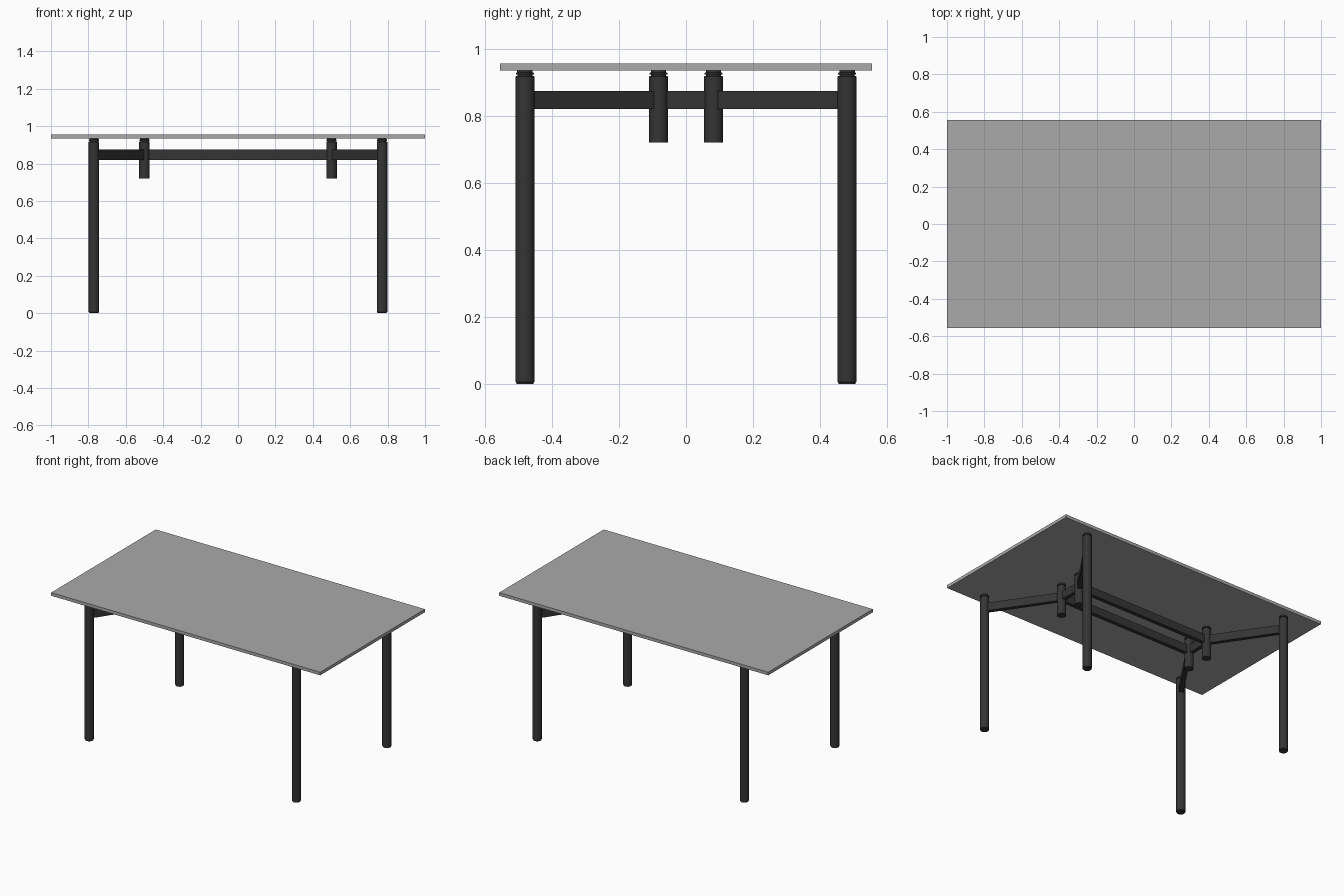
import bpy, bmesh, math
from mathutils import Vector

if "Cube" in bpy.data.objects:
    bpy.data.objects.remove(bpy.data.objects["Cube"])

TOP_Z, UNDER = 0.955, 0.934
LEG, POST = (0.77, 0.48), (0.50, 0.082)
R = 0.028


def make_object(name, bm):
    bmesh.ops.recalc_face_normals(bm, faces=bm.faces)
    mesh = bpy.data.meshes.new(name)
    bm.to_mesh(mesh)
    bm.free()
    ob = bpy.data.objects.new(name, mesh)
    bpy.context.collection.objects.link(ob)
    mat = materials["top" if name == "table_top" else "frame"]
    mesh.materials.append(mat)
    return ob


def material(name, v):
    m = bpy.data.materials.new(name)
    m.diffuse_color = (v, v, v, 1)
    m.use_nodes = True
    m.node_tree.nodes["Principled BSDF"].inputs["Base Color"].default_value = m.diffuse_color
    return m


materials = {"top": material("grey_top", 0.4), "frame": material("dark_metal", 0.035)}


def turned(name, x, y, profile, sides=32):
    """Solid of revolution from (radius, z) points."""
    bm = bmesh.new()
    rings = [[bm.verts.new((x + r * math.cos(2 * math.pi * i / sides),
                            y + r * math.sin(2 * math.pi * i / sides), z))
              for i in range(sides)] for r, z in profile]
    for a, b in zip(rings, rings[1:]):
        for i in range(sides):
            j = (i + 1) % sides
            bm.faces.new((a[i], a[j], b[j], b[i]))
    bm.faces.new(rings[0])
    bm.faces.new(rings[-1])
    ob = make_object(name, bm)
    bpy.ops.object.select_all(action='DESELECT')
    ob.select_set(True)
    bpy.context.view_layer.objects.active = ob
    bpy.ops.object.shade_smooth_by_angle(angle=math.radians(35))


def bar(name, p, q, z0, z1, width):
    """Upright flat bar running between two plan points."""
    p, q = Vector(p), Vector(q)
    d = (q - p).normalized()
    n = Vector((-d.y, d.x)) * width / 2
    bm = bmesh.new()
    base = bm.faces.new([bm.verts.new((*c, z0)) for c in (p + n, q + n, q - n, p - n)])
    ext = bmesh.ops.extrude_face_region(bm, geom=[base])
    verts = [g for g in ext["geom"] if isinstance(g, bmesh.types.BMVert)]
    bmesh.ops.translate(bm, verts=verts, vec=(0, 0, z1 - z0))
    if base.is_valid and len(bm.faces) < 6:
        bm.faces.new([v for v in bm.verts if v not in verts])
    make_object(name, bm)


# Table top
bar("table_top", (-1, 0), (1, 0), UNDER, TOP_Z, 1.11)

# Grooved head shared by legs and short posts
head = [(R, 0.916), (R - 0.002, 0.918), (0.022, 0.918), (0.022, 0.922),
        (0.027, 0.922), (0.027, 0.927), (0.023, 0.929), (0.023, UNDER)]

for sx, xn in ((-1, "left"), (1, "right")):
    for sy, yn in ((-1, "front"), (1, "back")):
        leg = (sx * LEG[0], sy * LEG[1])
        post = (sx * POST[0], sy * POST[1])
        # Long legs, hanging posts and the diagonal rails joining them
        turned(f"{yn}_{xn}_leg", *leg, [(R - 0.003, 0), (R - 0.003, 0.004), (R, 0.006)] + head)
        turned(f"{yn}_{xn}_post", *post, [(R, 0.72)] + head)
        bar(f"{yn}_{xn}_diagonal_rail", leg, post, 0.82, 0.874, 0.026)
    # Short cross rail
    bar(f"{xn}_cross_rail", (sx * POST[0], -POST[1]), (sx * POST[0], POST[1]), 0.82, 0.874, 0.026)

# Long rails
for sy, yn in ((-1, "front"), (1, "back")):
    bar(f"{yn}_long_rail", (-POST[0], sy * POST[1]), (POST[0], sy * POST[1]), 0.82, 0.874, 0.026)
